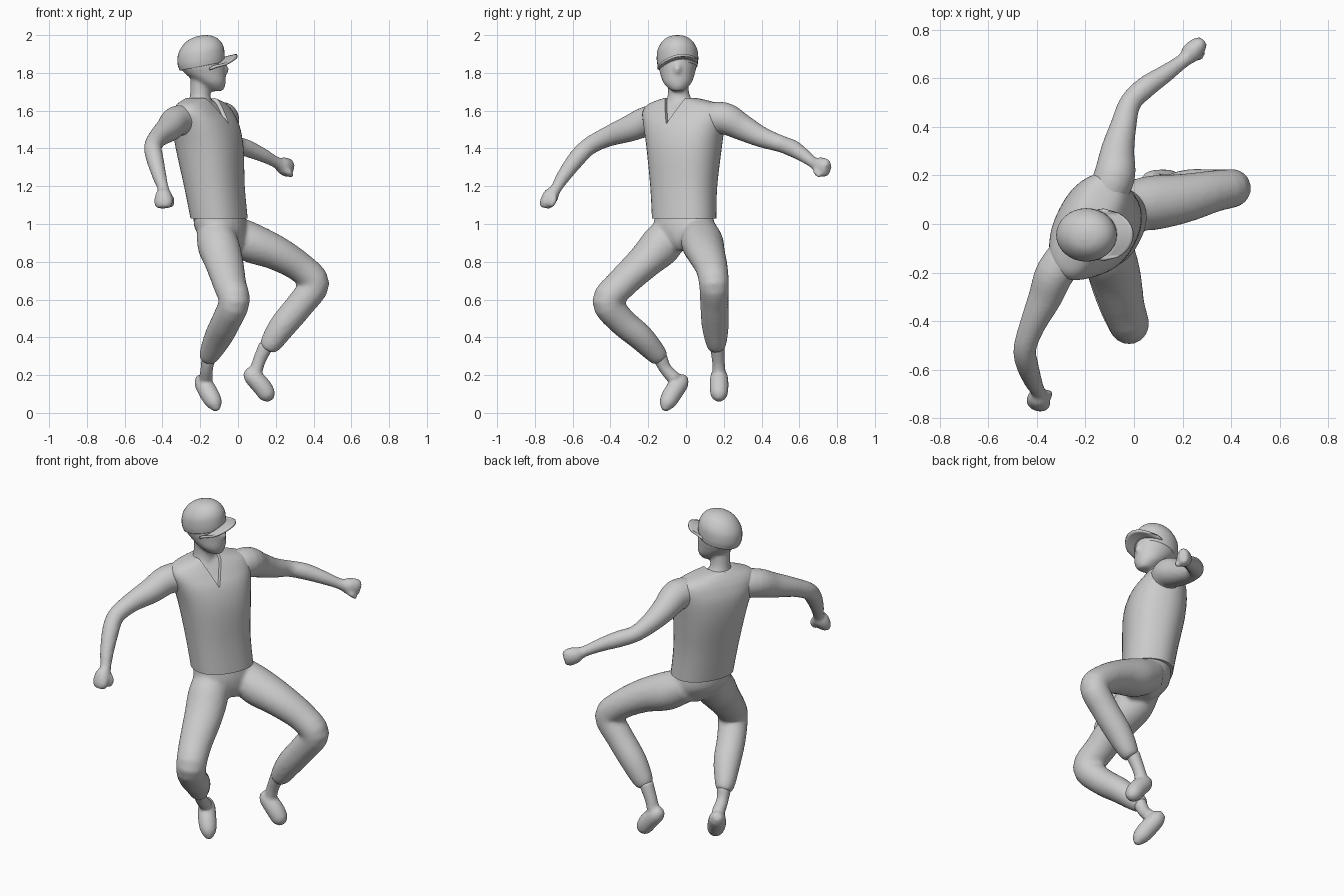
import bpy, bmesh, math
from mathutils import Vector

YAW = math.radians(27)                                   # chest is turned from +x towards -y
LAT = Vector((math.sin(YAW), math.cos(YAW), 0))          # body lateral direction
FWD = Vector((math.cos(YAW), -math.sin(YAW), 0))         # body facing direction
UP, SIDE = Vector((0, 0, 1)), Vector((0, 1, 0))


def spline(keys, steps=4):
    """Catmull-Rom through tuples (x, y, z, half width, half depth)."""
    keys = [k if len(k) == 5 else (*k, k[3]) for k in keys]
    out = []
    for i in range(len(keys) - 1):
        p = [keys[max(0, min(len(keys) - 1, i + j))] for j in (-1, 0, 1, 2)]
        for s in range(steps):
            t = s / steps
            out.append([b + .5 * t * (c - a + t * (2*a - 5*b + 4*c - d + t * (3*(b - c) + d - a)))
                        for a, b, c, d in zip(*p)])
    return out + [list(keys[-1])]


def loft(bm, keys, side, axis=None, power=2, n=24):
    rows, rings = spline(keys), []
    for i, r in enumerate(rows):
        a, b = rows[max(0, i - 1)], rows[min(len(rows) - 1, i + 1)]
        t = (axis or Vector(b[:3]) - Vector(a[:3])).normalized()
        u = (side - t * side.dot(t)).normalized()
        w = t.cross(u)
        ring = []
        for k in range(n):
            c, s = math.cos(2*math.pi*k/n), math.sin(2*math.pi*k/n)
            c, s = (math.copysign(abs(q) ** (2 / power), q) for q in (c, s))
            ring.append(bm.verts.new(Vector(r[:3]) + u*c*max(r[3], .004) + w*s*max(r[4], .004)))
        rings.append(ring)
    for p, q in zip(rings, rings[1:]):
        for k in range(n):
            bm.faces.new((p[k], p[(k+1) % n], q[(k+1) % n], q[k]))
    bm.faces.new(rings[0][::-1])
    bm.faces.new(rings[-1])


def finish(name, bm, fuse=0):
    bmesh.ops.recalc_face_normals(bm, faces=bm.faces)
    me = bpy.data.meshes.new(name)
    bm.to_mesh(me)
    bm.free()
    ob = bpy.data.objects.new(name, me)
    bpy.context.collection.objects.link(ob)
    for p in me.polygons:
        p.use_smooth = True
    if fuse:
        m = ob.modifiers.new("fuse", 'REMESH')
        m.mode, m.voxel_size, m.use_smooth_shade = 'VOXEL', fuse, True
        m = ob.modifiers.new("soften", 'SMOOTH')
        m.factor, m.iterations = .5, 4
    return ob


# torso profile, shared by the chest and the sleeveless top
TORSO = [(-.10, -.01, 1.03, .172, .138), (-.125, -.012, 1.2, .178, .148), (-.15, -.01, 1.4, .2, .165),
         (-.17, -.01, 1.52, .222, .155), (-.185, -.01, 1.59, .235, .125), (-.19, -.01, 1.63, .21, .1),
         (-.195, -.02, 1.655, .14, .08), (-.2, -.03, 1.668, .08, .068)]

# body: chest, neck, face, arms, fists
bm = bmesh.new()
loft(bm, [(x, y, z - .012, a - .014, b - .014) for x, y, z, a, b in TORSO], LAT, UP, 2.3)
loft(bm, [(-.2, -.03, 1.6, .09, .08), (-.2, -.035, 1.655, .068, .06), (-.2, -.04, 1.7, .056, .053),
          (-.195, -.045, 1.78, .056, .055)], SIDE, UP)
loft(bm, [(-.12, -.045, 1.703, .025, .03), (-.122, -.045, 1.715, .045, .048), (-.142, -.045, 1.75, .076, .077),
          (-.175, -.045, 1.8, .093, .11), (-.19, -.045, 1.85, .102, .122), (-.19, -.045, 1.93, .09, .11)], SIDE, UP)
loft(bm, [(-.085, -.045, 1.86, .012), (-.066, -.045, 1.815, .018), (-.075, -.045, 1.793, .008)], SIDE)
right_arm = [(-.25, -.1, 1.555, .08), (-.325, -.2, 1.545, .08), (-.365, -.3, 1.505, .07), (-.42, -.42, 1.46, .053),
             (-.45, -.515, 1.41, .047), (-.44, -.58, 1.345, .046), (-.415, -.65, 1.25, .037),
             (-.395, -.69, 1.185, .03), (-.394, -.715, 1.15, .045, .042), (-.394, -.738, 1.11, .05, .036),
             (-.394, -.745, 1.085, .036, .024)]
left_arm = [(-.12, .1, 1.555, .08), (-.08, .2, 1.56, .085), (-.068, .3, 1.51, .07), (-.045, .4, 1.46, .055),
            (-.015, .5, 1.425, .045), (.05, .565, 1.4, .045), (.13, .62, 1.365, .037), (.205, .675, 1.325, .03),
            (.235, .705, 1.31, .045, .042), (.265, .735, 1.297, .05, .036), (.283, .752, 1.29, .036, .024)]
loft(bm, right_arm, Vector((1, -.3, 0)))
loft(bm, left_arm, UP)
loft(bm, [(-.375, -.7, 1.16, .018), (-.352, -.7, 1.125, .017), (-.355, -.715, 1.09, .012)], SIDE)
loft(bm, [(.23, .69, 1.3, .018), (.268, .69, 1.275, .017), (.285, .71, 1.252, .012)], UP)
finish("body", bm, .01)

# sleeveless top with a V neck cut out of the front
bm = bmesh.new()
loft(bm, TORSO, LAT, UP, 2.3, 40)
top = finish("sleeveless_top", bm)
bm = bmesh.new()
o = Vector((-.195, -.03, 0))
tri = [(-.085, 1.72), (.085, 1.72), (0, 1.53)]
f = bm.faces.new([bm.verts.new(o + LAT*u + UP*z) for u, z in tri])
ext = bmesh.ops.extrude_face_region(bm, geom=[f])
bmesh.ops.translate(bm, verts=[v for v in ext["geom"] if isinstance(v, bmesh.types.BMVert)], vec=FWD * .4)
cutter = finish("neck_cutter", bm)
cutter.hide_render = True
cutter.hide_set(True)
m = top.modifiers.new("neckline", 'BOOLEAN')
m.operation, m.solver, m.object = 'DIFFERENCE', 'EXACT', cutter
bpy.context.view_layer.objects.active = top
top.select_set(True)
bpy.ops.object.modifier_apply(modifier=m.name)
bpy.ops.object.shade_smooth_by_angle(angle=math.radians(40))

# trousers: pelvis and two bent legs
bm = bmesh.new()
loft(bm, [(-.05, 0, .86, .05, .06), (-.06, 0, .9, .12, .095), (-.09, -.01, .97, .165, .128),
          (-.1, -.01, 1.04, .163, .128), (-.105, -.01, 1.09, .155, .12)], LAT, UP)
left_leg = [(-.06, .07, .97, .09), (.06, .085, .905, .112, .105), (.2, .105, .848, .102, .092),
            (.33, .135, .77, .086, .08), (.405, .148, .685, .079), (.335, .15, .58, .075),
            (.24, .155, .465, .072), (.175, .16, .37, .055, .058), (.155, .165, .335, .04)]
right_leg = [(-.13, -.06, .98, .09), (-.105, -.13, .89, .11), (-.075, -.22, .8, .105, .092),
             (-.045, -.34, .685, .09, .082), (-.02, -.415, .59, .082), (-.06, -.345, .49, .079, .075),
             (-.105, -.24, .4, .075, .07), (-.15, -.155, .31, .055), (-.16, -.13, .28, .04)]
loft(bm, left_leg, Vector((-.1, 1, 0)))
loft(bm, right_leg, Vector((.93, .36, -.09)))
finish("trousers", bm, .012)

# feet: ankle and shoe, toes pointing down
feet = {
    "left_foot": ([(.15, .165, .36, .04), (.11, .172, .27, .034), (.09, .175, .2, .036)],
                  [(.04, .175, .225, .02), (.068, .175, .2, .044), (.122, .175, .145, .05),
                   (.158, .175, .092, .043), (.174, .175, .066, .016)]),
    "right_foot": ([(-.155, -.14, .3, .04), (-.165, -.11, .235, .033), (-.17, -.06, .18, .037)],
                   [(-.207, 0, .187, .02), (-.19, -.025, .165, .044), (-.155, -.07, .105, .05),
                    (-.125, -.1, .05, .042), (-.112, -.113, .012, .014)])}
for name, parts in feet.items():
    bm = bmesh.new()
    for keys in parts:
        loft(bm, keys, SIDE if name[0] == "l" else Vector((1, 0, 0)))
    finish(name, bm, .009)

# cap dome
bm = bmesh.new()
loft(bm, [(-.19, -.045, 1.835, .105, .12), (-.195, -.045, 1.87, .11, .127), (-.198, -.045, 1.92, .106, .122),
          (-.2, -.045, 1.96, .085, .098), (-.203, -.045, 1.985, .056, .062), (-.204, -.045, 1.996, .02, .02)],
     SIDE, Vector((-.2, 0, 1)), 2, 32)
finish("cap", bm)

# cap brim: curved crescent
bm = bmesh.new()
N, M = 16, 5
grid = []
for i in range(N + 1):
    u = -1 + 2 * i / N
    base = -.195 + .12 * math.sqrt(1 - (.93 * u) ** 2)
    tip = max(base + .004, -.125 + .122 * math.sqrt(max(0, 1 - u * u)))
    grid.append([bm.verts.new((base + (tip - base) * j / M, -.045 + u * .104,
                               1.875 - .035 * u * u + .02 * u + .016 * j / M)) for j in range(M + 1)])
for a, b in zip(grid, grid[1:]):
    for j in range(M):
        bm.faces.new((a[j], a[j + 1], b[j + 1], b[j]))
brim = finish("cap_brim", bm)
m = brim.modifiers.new("thickness", 'SOLIDIFY')
m.thickness, m.offset = .012, 0
